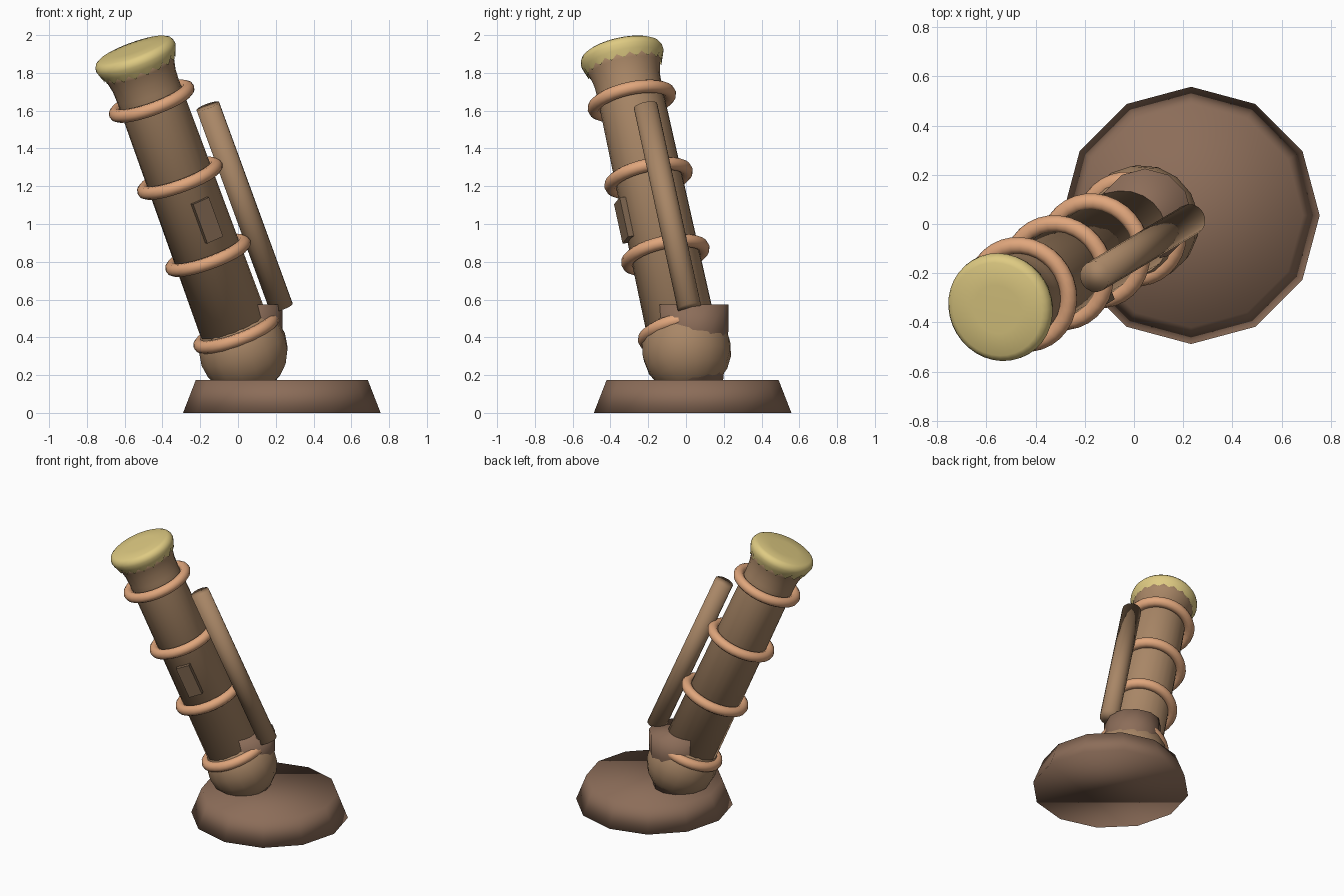
import bpy, bmesh, math
from mathutils import Vector, Matrix

cube = bpy.data.objects.get("Cube")
if cube:
    bpy.data.objects.remove(cube)


def material(name, rgb):
    # sRGB bytes to linear values
    lin = [((c / 255 + 0.055) / 1.055) ** 2.4 for c in rgb] + [1.0]
    m = bpy.data.materials.new(name)
    m.use_nodes = True
    m.diffuse_color = lin
    m.node_tree.nodes["Principled BSDF"].inputs["Base Color"].default_value = lin
    return m


dark_wood = material("dark brown", (140, 109, 89))
wood = material("tan brown", (168, 134, 102))
copper = material("copper", (224, 166, 124))
gold = material("pale gold", (222, 202, 130))
panel_brown = material("panel brown", (124, 100, 78))

# Leaning axis of the tube, measured from the top ring
ORIGIN = Vector((-0.457, -0.287, 1.65))
AXIS = Vector((-0.336, -0.2, 0.92)).normalized()
TILT = AXIS.to_track_quat('Z', 'Y').to_matrix().to_4x4()
LEAN = Matrix.Translation(ORIGIN) @ TILT


def finish(name, bm, mat, matrix, smooth=True):
    bmesh.ops.recalc_face_normals(bm, faces=bm.faces)
    for f in bm.faces:
        f.smooth = smooth
    me = bpy.data.meshes.new(name)
    bm.to_mesh(me)
    bm.free()
    me.materials.append(mat)
    ob = bpy.data.objects.new(name, me)
    ob.matrix_world = matrix
    bpy.context.collection.objects.link(ob)
    return ob


def lathe(name, profile, sides, mat, matrix, zigzag=0.0):
    """Closed solid of revolution; zigzag makes teeth on the first ring."""
    bm = bmesh.new()
    rings = []
    for k, (r, z) in enumerate(profile):
        ring = []
        for i in range(sides):
            a = 2 * math.pi * i / sides
            tooth = zigzag * (i % 2) if k == 0 else 0
            ring.append(bm.verts.new((r * math.cos(a), r * math.sin(a), z + tooth)))
        rings.append(ring)
    for low, high in zip(rings, rings[1:]):
        for i in range(sides):
            j = (i + 1) % sides
            bm.faces.new((low[i], low[j], high[j], high[i]))
    bm.faces.new(rings[-1])
    if not zigzag:
        bm.faces.new(rings[0][::-1])
    return finish(name, bm, mat, matrix)


def torus(name, major, minor, mat, matrix, around=32, across=10):
    bm = bmesh.new()
    grid = []
    for i in range(around):
        a = 2 * math.pi * i / around
        row = []
        for j in range(across):
            b = 2 * math.pi * j / across
            r = major + minor * math.cos(b)
            row.append(bm.verts.new((r * math.cos(a), r * math.sin(a), minor * math.sin(b))))
        grid.append(row)
    for i in range(around):
        n = (i + 1) % around
        for j in range(across):
            k = (j + 1) % across
            bm.faces.new((grid[i][j], grid[n][j], grid[n][k], grid[i][k]))
    return finish(name, bm, mat, matrix)


# Twelve-sided foot and upright socket
lathe("base", [(0.523, 0), (0.455, 0.175)], 12, dark_wood,
      Matrix.Translation((0.232, 0.035, 0)))
lathe("socket", [(0.16, 0.16), (0.19, 0.44), (0.19, 0.575)], 12, dark_wood,
      Matrix.Translation((0.045, 0.035, 0)))

# Ball joint at the foot of the tube
bm = bmesh.new()
bmesh.ops.create_uvsphere(bm, u_segments=16, v_segments=10, radius=0.238)
finish("ball_joint", bm, wood, Matrix.Translation((0.028, 0.003, 0.335)) @ TILT)

# Leaning tube with flared mouth
lathe("tube", [(0.186, -1.45), (0.174, 0.06), (0.177, 0.12), (0.19, 0.18), (0.21, 0.235)],
      24, wood, LEAN)

# Cap with a toothed lower edge and rounded rim
cap = lathe("cap", [(0.199, 0.18), (0.214, 0.222), (0.223, 0.25), (0.221, 0.268),
                    (0.211, 0.286), (0.193, 0.296), (0.1, 0.299)],
            36, gold, LEAN, zigzag=0.026)

# Four copper rings
for i in range(4):
    torus("ring_%d" % (i + 1), 0.204, 0.035, copper,
          LEAN @ Matrix.Translation((0, 0, -0.4434 * i)))

# Side pipe parallel to the tube
lathe("side_pipe", [(0.064, 0), (0.064, 1.16)], 16, wood,
      Matrix.Translation((0.23, 0.018, 0.557)) @ TILT)

# Raised panel on the front of the tube
out = Vector((0.33, -0.93, 0))
out = (out - AXIS * out.dot(AXIS)).normalized()
side = AXIS.cross(out)
frame = Matrix((side, out, AXIS)).transposed().to_4x4()
bm = bmesh.new()
bmesh.ops.create_cube(bm, size=1, matrix=Matrix.Diagonal((0.096, 0.07, 0.225, 1)))
finish("panel", bm, panel_brown,
       Matrix.Translation(ORIGIN - AXIS * 0.67 + out * 0.17) @ frame, smooth=False)
